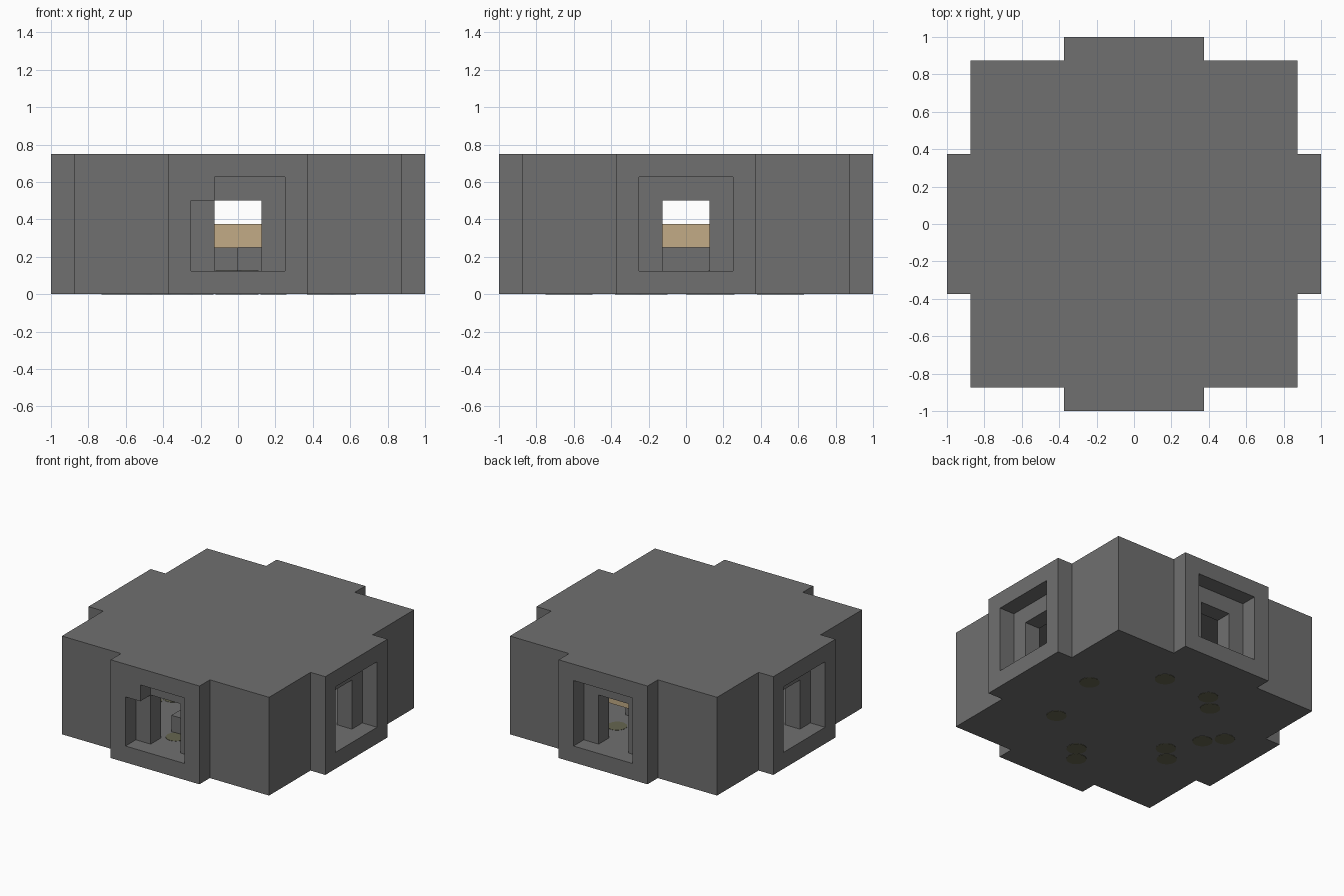
import bpy
import bmesh
from mathutils import Matrix

cube = bpy.data.objects.get("Cube")
if cube:
    bpy.data.objects.remove(cube, do_unlink=True)


def material(name, rgb):
    m = bpy.data.materials.new(name)
    m.use_nodes = True
    m.diffuse_color = (*rgb, 1)
    m.node_tree.nodes["Principled BSDF"].inputs["Base Color"].default_value = (*rgb, 1)
    return m


stone = material("grey stone", (0.16, 0.16, 0.16))
wood = material("tan wood", (0.54, 0.41, 0.24))
moss = material("dark olive moss", (0.13, 0.13, 0.08))


def finish(name, bm, mat):
    bmesh.ops.recalc_face_normals(bm, faces=bm.faces)
    mesh = bpy.data.meshes.new(name)
    bm.to_mesh(mesh)
    bm.free()
    mesh.materials.append(mat)
    ob = bpy.data.objects.new(name, mesh)
    bpy.context.collection.objects.link(ob)
    return ob


def box(name, lo, hi, mat=stone):
    bm = bmesh.new()
    bmesh.ops.create_cube(bm, size=1)
    for v in bm.verts:
        v.co = [lo[i] if v.co[i] < 0 else hi[i] for i in range(3)]
    return finish(name, bm, mat)


def carve(body, cutter):
    mod = body.modifiers.new("carve", "BOOLEAN")
    mod.operation = "DIFFERENCE"
    mod.solver = "EXACT"
    mod.object = cutter
    bpy.context.view_layer.objects.active = body
    bpy.ops.object.modifier_apply(modifier=mod.name)
    bpy.data.objects.remove(cutter, do_unlink=True)


WALL, OUT, PORCH, END = 0.125, 0.875, 0.375, 1.0
HEIGHT, CEILING, DOOR = 0.75, 0.625, 0.5

# Outer block: square plan with a projecting porch on each side
quarter = [(OUT, -OUT), (OUT, -PORCH), (END, -PORCH), (END, PORCH), (OUT, PORCH)]
bm = bmesh.new()
ring = []
for turn in range(4):
    for x, y in quarter:
        for _ in range(turn):
            x, y = -y, x
        ring.append(bm.verts.new((x, y, 0)))
base = bm.faces.new(ring)
top = bmesh.ops.extrude_face_region(bm, geom=[base])["geom"]
bmesh.ops.translate(bm, vec=(0, 0, HEIGHT),
                    verts=[v for v in top if isinstance(v, bmesh.types.BMVert)])
room = finish("room_shell", bm, stone)

# Hollow interior, crossing passages and stepped door recesses
inner = OUT - WALL
carve(room, box("hollow", (-inner, -inner, WALL), (inner, inner, CEILING)))
carve(room, box("passage", (-WALL, -1.1, WALL), (WALL, 1.1, DOOR)))
carve(room, box("passage", (-1.1, -WALL, WALL), (1.1, WALL, DOOR)))
for side in (-1, 1):
    a, b = sorted((side * OUT, side * 1.1))
    carve(room, box("recess", (-0.25, a, WALL), (0.25, b, CEILING)))
    carve(room, box("recess", (a, -0.25, WALL), (b, 0.25, CEILING)))

# Filled corner of the front doorway
box("front_door_corner", (-0.25, -END, DOOR), (-WALL, -OUT, CEILING))

# Table, its pedestal and a stool
box("table_pedestal", (-0.25, -0.25, WALL), (0.25, 0.375, 0.25))
box("table_top", (-0.375, -0.375, 0.25), (0.375, 0.5, 0.375), wood)
box("stool", (-0.125, -0.625, WALL), (0, -0.5, 0.25))

# Moss patches on the floor, showing on the underside too
patches = [(0.56, 0.19), (0.19, 0.56), (-0.2, 0.56), (-0.31, 0.45), (0.44, -0.31),
           (0.04, -0.57), (-0.05, -0.68), (-0.43, -0.17), (-0.53, -0.28),
           (-0.56, 0.07), (-0.66, 0.19)]
for name, z in (("floor_moss", WALL), ("underside_moss", 0)):
    bm = bmesh.new()
    for x, y in patches:
        bmesh.ops.create_cone(bm, cap_ends=True, segments=20, radius1=0.07, radius2=0.07,
                              depth=0.004, matrix=Matrix.Translation((x, y, z)))
    finish(name, bm, moss)
